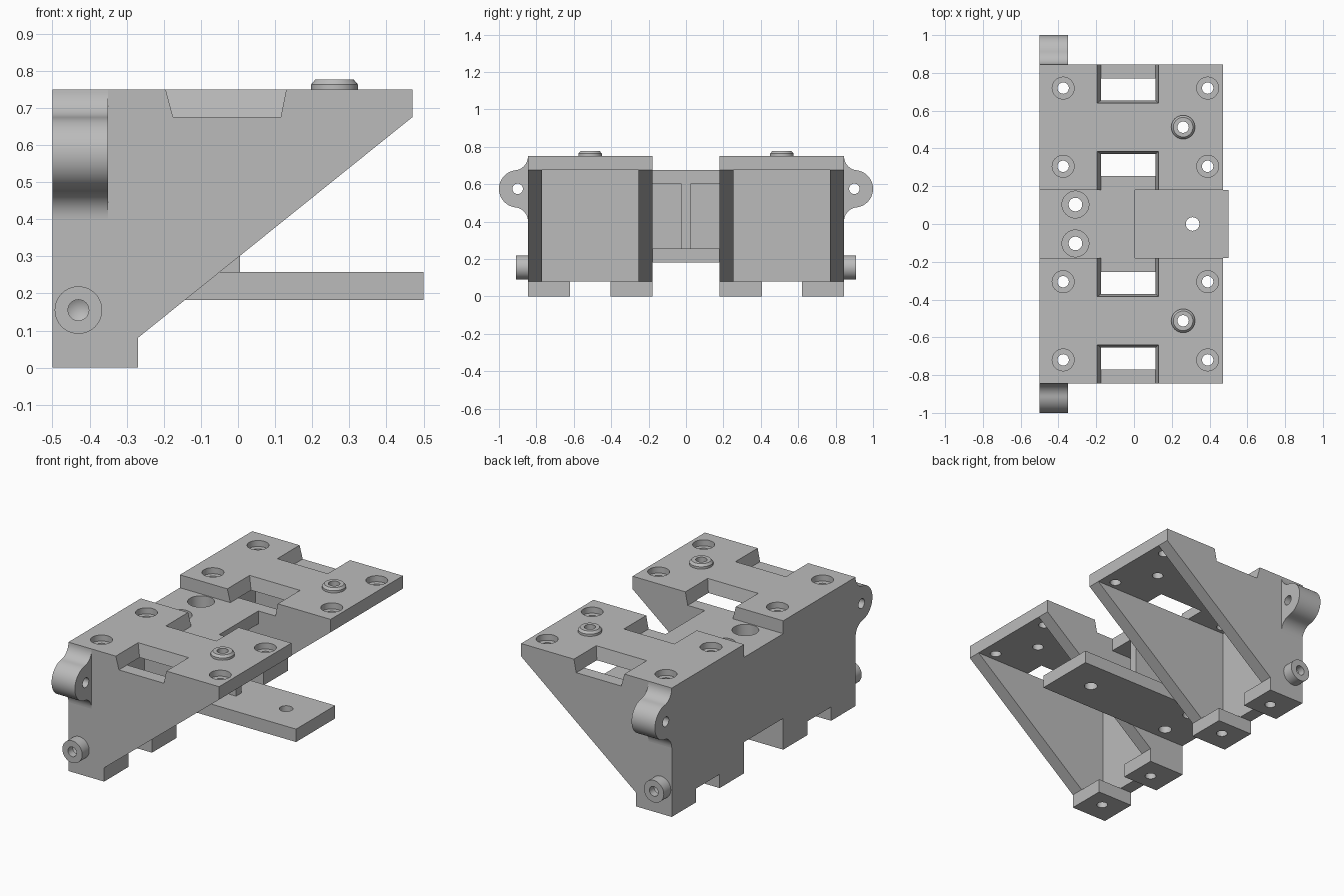
import bpy, bmesh
from math import cos, sin, tau, radians, asin, pi
from mathutils import Matrix, Vector

cube = bpy.data.objects.get("Cube")
if cube:
    bpy.data.objects.remove(cube, do_unlink=True)

grey = bpy.data.materials.new("plain grey")
grey.use_nodes = True
colour = (0.5, 0.5, 0.5, 1)
grey.diffuse_color = colour
grey.node_tree.nodes["Principled BSDF"].inputs["Base Color"].default_value = colour

X0, BACK = -0.5, -0.425            # rear face and inside of the rear wall
IN, OUT = 0.18, 0.845              # sides of one bracket
MID = (IN + OUT) / 2
T = 0.075                          # plate thickness
TOP, SHELF, FOOT = 0.75, 0.675, 0.08


def box(bm, x, y, z):
    size = (x[1] - x[0], y[1] - y[0], z[1] - z[0])
    mid = Vector((sum(x) / 2, sum(y) / 2, sum(z) / 2))
    bmesh.ops.create_cube(bm, size=1, matrix=Matrix.Translation(mid) @ Matrix.Diagonal((*size, 1)))


def prism(bm, points, step):
    """Extrude a flat outline of 3D points along step."""
    face = bm.faces.new([bm.verts.new(p) for p in points])
    new = bmesh.ops.extrude_face_region(bm, geom=[face], use_keep_orig=True)["geom"]
    bmesh.ops.translate(bm, verts=[v for v in new if isinstance(v, bmesh.types.BMVert)], vec=step)


def lathe(bm, profile, place, closed=False, steps=40):
    """Turn a (radius, height) profile about z, then place it."""
    vs = [bm.verts.new((r, 0, h)) for r, h in profile]
    pairs = list(zip(vs, vs[1:])) + ([(vs[-1], vs[0])] if closed else [])
    es = [bm.edges.new(p) for p in pairs]
    before = set(bm.verts) - set(vs)
    bmesh.ops.spin(bm, geom=vs + es, cent=(0, 0, 0), axis=(0, 0, 1), angle=tau, steps=steps)
    made = [v for v in bm.verts if v not in before]
    bmesh.ops.remove_doubles(bm, verts=made, dist=1e-5)
    made = [v for v in bm.verts if v not in before]
    bmesh.ops.transform(bm, matrix=place, verts=made)


def rod(bm, r, at, length=0.4, turn=Matrix()):
    h = length / 2
    lathe(bm, [(0, -h), (r, -h), (r, h), (0, h)], Matrix.Translation(at) @ turn)


def to_object(name, bm):
    bmesh.ops.recalc_face_normals(bm, faces=bm.faces)
    me = bpy.data.meshes.new(name)
    bm.to_mesh(me)
    bm.free()
    me.materials.append(grey)
    ob = bpy.data.objects.new(name, me)
    bpy.context.collection.objects.link(ob)
    return ob


def part(name, build, cut=None, mirror=True):
    bm = bmesh.new()
    build(bm)
    ob = to_object(name, bm)
    bpy.ops.object.select_all(action='DESELECT')
    bpy.context.view_layer.objects.active = ob
    ob.select_set(True)
    if cut:
        bm = bmesh.new()
        cut(bm)
        cutter = to_object(name + "_cutter", bm)
        cutter.hide_render = True
        mod = ob.modifiers.new("cut", 'BOOLEAN')
        mod.operation, mod.solver, mod.object = 'DIFFERENCE', 'EXACT', cutter
        bpy.ops.object.modifier_apply(modifier=mod.name)
        bpy.data.objects.remove(cutter, do_unlink=True)
    if mirror:
        mod = ob.modifiers.new("mirror", 'MIRROR')
        mod.use_axis = (False, True, False)
        mod.use_mirror_merge = False
        bpy.ops.object.modifier_apply(modifier=mod.name)
    bpy.ops.object.shade_smooth_by_angle(angle=radians(30))
    return ob


# Top plates with tapered side windows, counterbored screw holes and stud bores
def top_cuts(bm):
    e = T / 2
    for flip in (False, True):
        pts = []
        for z, xa, xb, y in ((TOP + e, -0.205, 0.1375, 0.6325), (SHELF - e, -0.165, 0.1075, 0.6625)):
            for x in (xa, xb):
                for yy in (y, 0.9):
                    pts.append((x, 2 * MID - yy if flip else yy, z))
        bmesh.ops.convex_hull(bm, input=[bm.verts.new(p) for p in pts])
    for x in (-0.375, 0.39):
        for y in (MID - 0.207, MID + 0.207):
            lathe(bm, [(0, -0.2), (0.03, -0.2), (0.03, -0.035), (0.058, -0.035), (0.058, 0.1), (0, 0.1)],
                  Matrix.Translation((x, y, TOP)))
    rod(bm, 0.03, (0.26, MID, TOP))


part("top_plate", lambda bm: box(bm, (X0, 0.47), (IN, OUT), (SHELF, TOP)), top_cuts)


# Triangular side webs
def webs(bm):
    for y in (IN, OUT - T):
        outline = ((X0, FOOT), (-0.27, FOOT), (0.47, SHELF), (X0, SHELF))
        prism(bm, [(x, y, z) for x, z in outline], (0, T, 0))


part("side_web", webs)


# Rear walls
part("rear_wall", lambda bm: box(bm, (X0, BACK), (IN + T, OUT - T), (FOOT, SHELF)))


# Feet with screw holes
def feet(bm):
    for y in ((IN, 0.405), (0.62, OUT)):
        box(bm, (X0, -0.27), y, (0, FOOT))


def foot_holes(bm):
    for y in (MID - 0.207, MID + 0.207):
        rod(bm, 0.03, (-0.375, y, 0))


part("foot", feet, foot_holes)

# Hollow studs on the top plates
part("top_stud", lambda bm: lathe(
    bm, [(0.03, 0), (0.063, 0), (0.063, 0.013), (0.052, 0.026), (0.03, 0.026)],
    Matrix.Translation((0.26, MID, TOP)), closed=True))


# Rounded ears blended into the sides
def ear(bm):
    yc, zc, r, f = 0.9, 0.575, 0.1, 0.075
    dy = OUT + f - yc
    lean = asin(dy / (r + f))
    dz = (r + f) * cos(lean)
    end = pi / 2 - lean
    n = 12
    upper = [(OUT + f + f * cos(pi + end * i / n), zc + dz + f * sin(pi + end * i / n)) for i in range(n)]
    lobe = [(yc + r * cos(end - 2 * end * i / 32), zc + r * sin(end - 2 * end * i / 32)) for i in range(33)]
    lower = [(y, 2 * zc - z) for y, z in reversed(upper)]
    prism(bm, [(X0, y, z) for y, z in upper + lobe + lower], (0.15, 0, 0))


part("side_ear", ear,
     lambda bm: rod(bm, 0.028, (-0.43, 0.9, 0.575), turn=Matrix.Rotation(pi / 2, 4, 'Y')))

# Round side pegs with a drilled blind hole
part("side_peg", lambda bm: lathe(
    bm, [(0, 0), (0.064, 0), (0.064, 0.065), (0.028, 0.065), (0.028, 0.022), (0, 0.006)],
    Matrix.Translation((-0.43, OUT, 0.155)) @ Matrix.Rotation(-pi / 2, 4, 'X')))


# Centre bridge: shelf, rear wall, rib and long lower tongue
def shelf_holes(bm):
    for y in (-0.103, 0.103):
        rod(bm, 0.071, (-0.31, y, SHELF))


def tongue_holes(bm):
    for x, y in ((-0.31, -0.103), (-0.31, 0.103), (0.31, 0)):
        rod(bm, 0.036, (x, y, 0.22))


part("centre_shelf", lambda bm: box(bm, (X0, 0.005), (-IN, IN), (SHELF - T, SHELF)), shelf_holes, False)
part("centre_wall", lambda bm: box(bm, (X0, BACK), (-IN, IN), (0.257, SHELF - T)), None, False)
part("centre_rib", lambda bm: box(bm, (BACK, 0.005), (-0.025, 0.025), (0.257, SHELF - T)), None, False)
part("lower_tongue", lambda bm: box(bm, (X0, 0.5), (-IN, IN), (0.182, 0.257)), tongue_holes, False)
